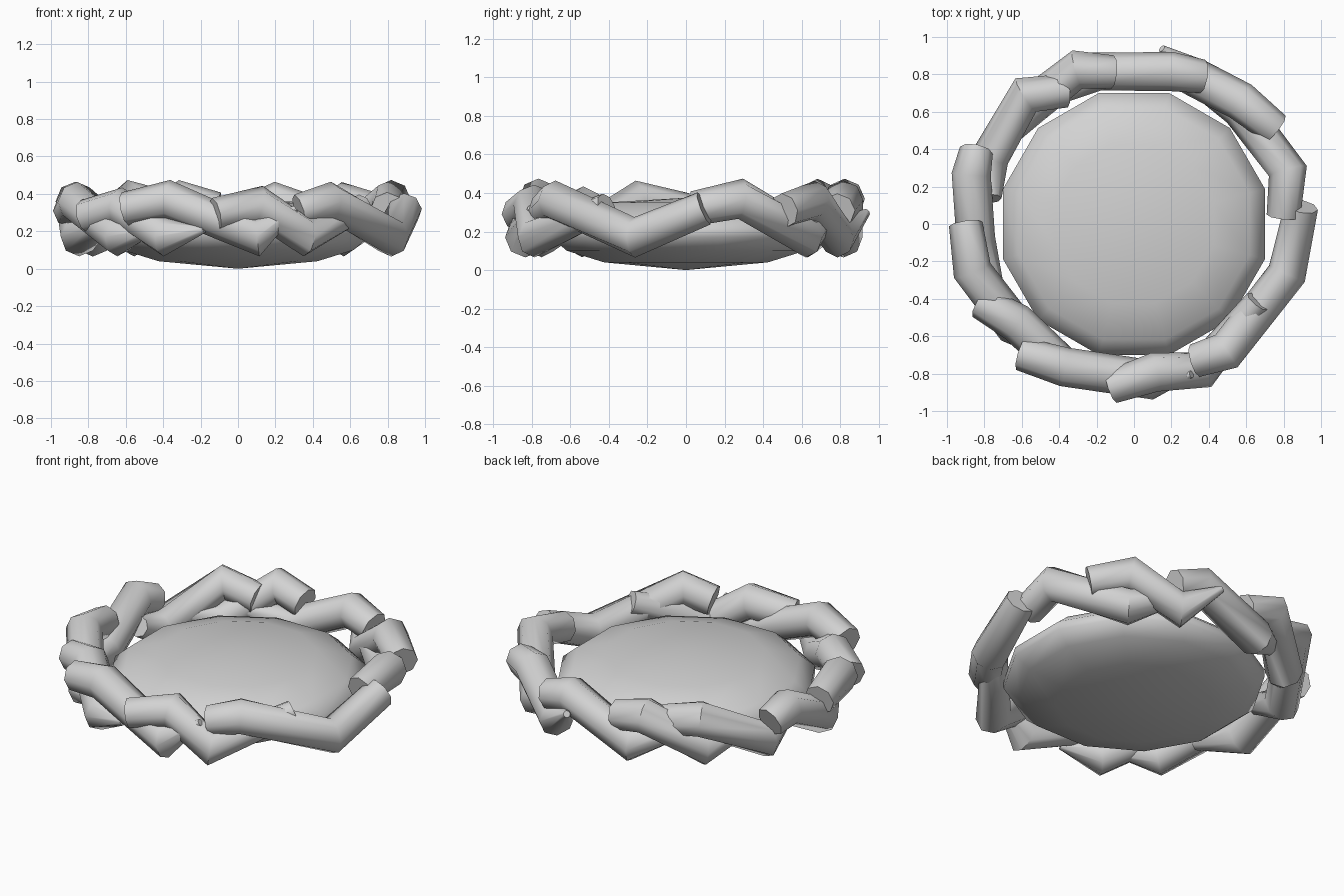
import bpy, bmesh, math
from mathutils import Vector

if "Cube" in bpy.data.objects:
    bpy.data.objects.remove(bpy.data.objects["Cube"])

grey = bpy.data.materials.new("plain grey")
grey.diffuse_color = (0.65, 0.65, 0.65, 1)
grey.use_nodes = True
grey.node_tree.nodes["Principled BSDF"].inputs["Base Color"].default_value = grey.diffuse_color


def finish(bm, name, angle):
    bmesh.ops.recalc_face_normals(bm, faces=bm.faces)
    mesh = bpy.data.meshes.new(name)
    bm.to_mesh(mesh)
    bm.free()
    mesh.materials.append(grey)
    ob = bpy.data.objects.new(name, mesh)
    bpy.context.collection.objects.link(ob)
    bpy.ops.object.select_all(action='DESELECT')
    ob.select_set(True)
    bpy.context.view_layer.objects.active = ob
    bpy.ops.object.shade_smooth_by_angle(angle=math.radians(angle))


def skin(bm, rings):
    """Bridge successive rings of vertices with quads."""
    for a, b in zip(rings, rings[1:]):
        n = len(a)
        for i in range(n):
            j = (i + 1) % n
            bm.faces.new((a[i], a[j], b[j], b[i]))


# Shallow cushion: a low lens with twelve sides
def cushion():
    bm = bmesh.new()
    half = [(0.44, 0.04), (0.64, 0.1), (0.725, 0.17)]
    profile = half + [(r, 0.39 - z) for r, z in reversed(half)]
    rings = []
    for r, z in profile:
        rings.append([bm.verts.new((r * math.cos(math.radians(15 + 30 * i)),
                                    r * math.sin(math.radians(15 + 30 * i)), z))
                      for i in range(12)])
    skin(bm, rings)
    for ring, z in ((rings[0], 0.0), (rings[-1], 0.375)):
        pole = bm.verts.new((0, 0, z))
        for i in range(12):
            bm.faces.new((ring[i], ring[(i + 1) % 12], pole))
    finish(bm, "cushion", 80)


# Bent twig: an eight-sided tube through a few points, with a width at each
def twig(name, points, widths):
    bm = bmesh.new()
    rings = []
    last = len(points) - 1
    for k, p in enumerate(points):
        t_in = (p - points[max(k - 1, 0)]).normalized()
        t_out = (points[min(k + 1, last)] - p).normalized()
        t = (t_in + t_out).normalized()
        side = t.cross(Vector((0, 0, 1))).normalized()
        up = side.cross(t)
        rings.append([bm.verts.new(p + widths[k] * (
            math.cos(math.tau * i / 8) * side + math.sin(math.tau * i / 8) * up))
            for i in range(8)])
    skin(bm, rings)
    bm.faces.new(rings[0])
    bm.faces.new(rings[-1])
    finish(bm, name, 50)


cushion()

# Woven ring: each twig starts high, peaks, dives below the next and rises.
# peak angle, (start turn, radius), (peak radius, height),
# (low turn, radius), (tip turn, radius, height, width)
weave = [
    (19, (-16, 0.80), (0.87, 0.37), (29, 0.84), (44, 0.80, 0.25, 0.05)),
    (49, (-15, 0.91), (0.87, 0.36), (19, 0.85), (32, 0.95, 0.30, 0.02)),
    (76, (-11, 0.87), (0.84, 0.36), (28, 0.84), (45, 0.80, 0.25, 0.05)),
    (110, (-12, 0.82), (0.88, 0.37), (22, 0.84), (37, 0.82, 0.25, 0.05)),
    (130, (-13, 0.80), (0.90, 0.37), (26, 0.85), (40, 0.78, 0.26, 0.06)),
    (163, (-8, 0.93), (0.91, 0.36), (23, 0.85), (42, 0.82, 0.22, 0.05)),
    (196, (-16, 0.90), (0.90, 0.36), (25, 0.84), (39, 0.84, 0.20, 0.03)),
    (220, (-13, 0.92), (0.82, 0.33), (23, 0.85), (38, 0.87, 0.21, 0.02)),
    (244, (-15, 0.92), (0.85, 0.37), (33, 0.84), (47, 0.86, 0.32, 0.02)),
    (278, (-16, 0.88), (0.80, 0.34), (17, 0.86), (50, 0.78, 0.33, 0.07)),
    (306, (-12, 0.80), (0.84, 0.36), (36, 0.86), (60, 0.90, 0.32, 0.09)),
]
for n, (peak, start, top, low, tip) in enumerate(weave):
    path = []
    for turn, r, h in ((start[0], start[1], top[1] - 0.05), (0, top[0], top[1]),
                       (low[0], low[1], 0.17), tip[:3]):
        a = math.radians(peak + turn)
        path.append(Vector((r * math.cos(a), r * math.sin(a), h)))
    twig("twig_%02d" % (n + 1), path, (0.09, 0.105, 0.105, tip[3]))
